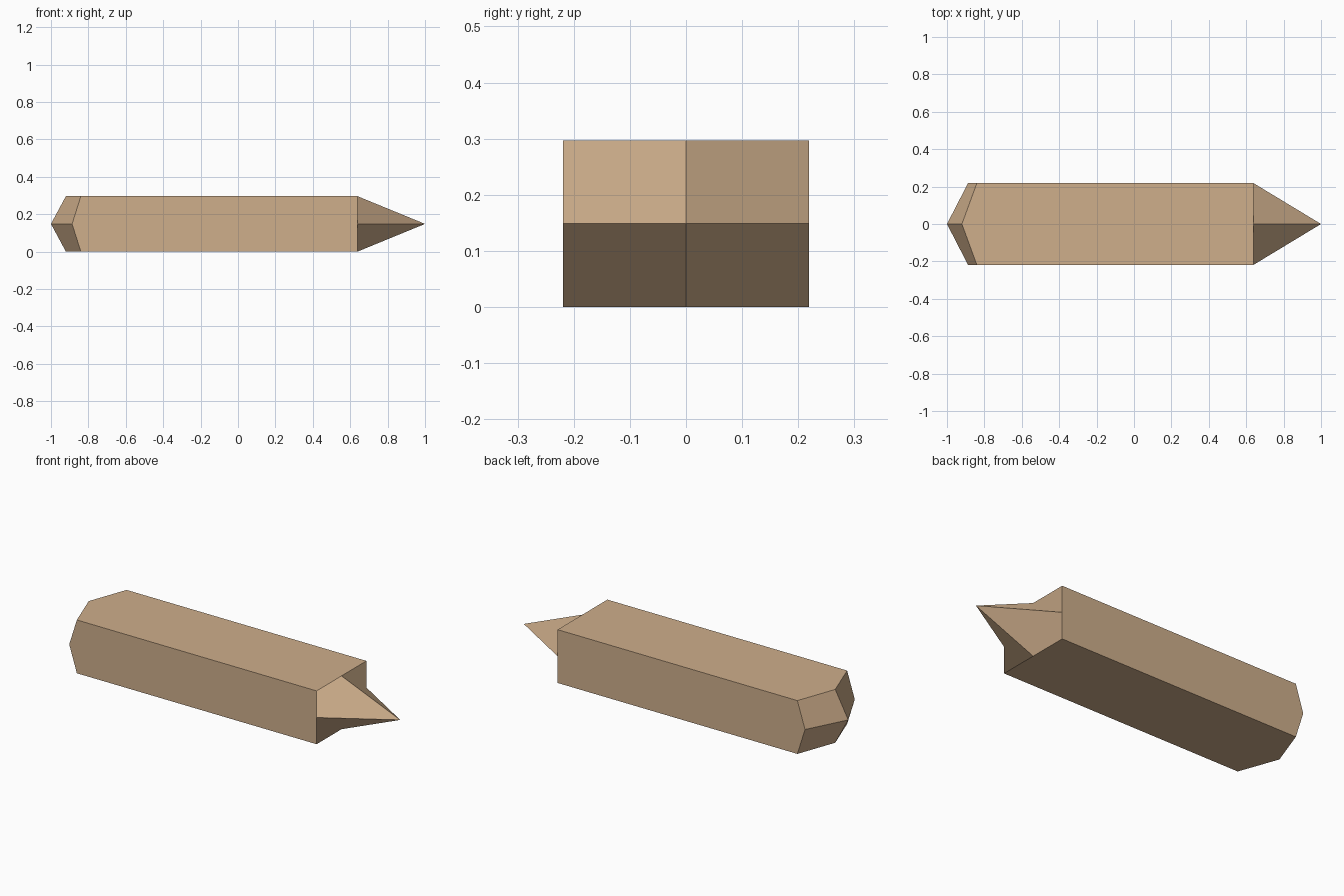
import bpy, bmesh

if "Cube" in bpy.data.objects:
    bpy.data.objects.remove(bpy.data.objects["Cube"])

HALF_W, HALF_H, MID_Z = 0.219, 0.1485, 0.1485

tan = bpy.data.materials.new("tan wood")
tan.diffuse_color = (0.62, 0.425, 0.26, 1)
tan.use_nodes = True
tan.node_tree.nodes["Principled BSDF"].inputs["Base Color"].default_value = tan.diffuse_color

# Eight directions round the bar: even = corners, odd = side middles
RING = [(-1, -1), (0, -1), (1, -1), (1, 0), (1, 1), (0, 1), (-1, 1), (-1, 0)]

bm = bmesh.new()


def ring(corner_x, top_x, side_x):
    """Rectangular ring whose corners, top/bottom middles and side middles have their own x."""
    verts = []
    for y, z in RING:
        x = corner_x if y and z else (top_x if z else side_x)
        verts.append(bm.verts.new((x, y * HALF_W, MID_Z + z * HALF_H)))
    return verts


def cap(verts, tip_x):
    """Four quads from the ring to a tip; each folds between its two side middles."""
    tip = bm.verts.new((tip_x, 0, MID_Z))
    for i in range(0, 8, 2):
        bm.faces.new((verts[i - 1], verts[i], verts[i + 1], tip))


# Blunt faceted end, long shaft, sharp star-shaped point
blunt = ring(-0.84, -0.92, -0.887)
point = ring(0.638, 0.638, 0.638)
cap(blunt, -1.0)
cap(point, 1.0)
for i in range(0, 8, 2):
    j, k = i + 1, (i + 2) % 8
    bm.faces.new((blunt[i], blunt[j], blunt[k], point[k], point[j], point[i]))
bmesh.ops.recalc_face_normals(bm, faces=bm.faces)

mesh = bpy.data.meshes.new("pointed_bar")
bm.to_mesh(mesh)
bm.free()
mesh.materials.append(tan)
bpy.context.collection.objects.link(bpy.data.objects.new("pointed_bar", mesh))
